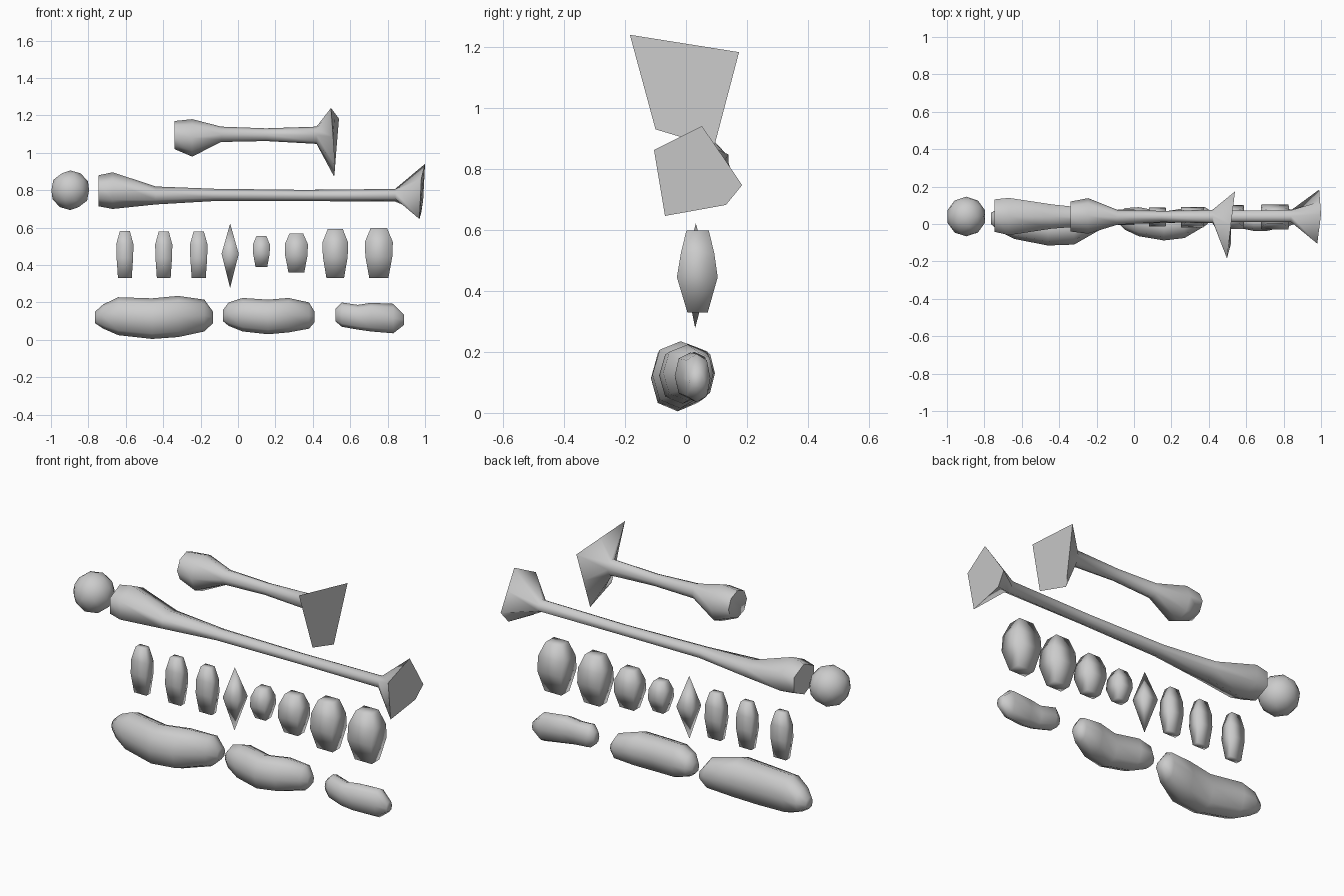
import bpy, bmesh, math


def ring(x, yc, zc, ry, rz, n=8, phase=0.0, power=1.0):
    """Cross-section in the y-z plane; power < 1 makes it squarer."""
    pts = []
    for i in range(n):
        a = phase + 2 * math.pi * i / n
        c, s = math.cos(a), math.sin(a)
        pts.append((x, yc + ry * math.copysign(abs(c) ** power, c),
                    zc + rz * math.copysign(abs(s) ** power, s)))
    return pts


def loft(name, rings, angle=75):
    """Skin a list of rings (single-point rings become tips) and cap the ends."""
    bm = bmesh.new()
    vs = [[bm.verts.new(p) for p in r] for r in rings]
    for a, b in zip(vs, vs[1:]):
        n = max(len(a), len(b))
        for i in range(n):
            j = (i + 1) % n
            if len(a) == 1:
                bm.faces.new((a[0], b[i], b[j]))
            elif len(b) == 1:
                bm.faces.new((a[i], a[j], b[0]))
            else:
                bm.faces.new((a[i], a[j], b[j], b[i]))
    for r in (vs[0], vs[-1]):
        if len(r) > 2:
            bm.faces.new(r)
    bmesh.ops.recalc_face_normals(bm, faces=bm.faces)
    me = bpy.data.meshes.new(name)
    bm.to_mesh(me)
    bm.free()
    ob = bpy.data.objects.new(name, me)
    bpy.context.collection.objects.link(ob)
    smooth(ob, angle)
    return ob


def smooth(ob, angle):
    bpy.ops.object.select_all(action='DESELECT')
    ob.select_set(True)
    bpy.context.view_layer.objects.active = ob
    bpy.ops.object.shade_smooth_by_angle(angle=math.radians(angle))


# ball at the end of the long bone
bpy.ops.mesh.primitive_ico_sphere_add(subdivisions=2, radius=0.106, location=(-0.897, 0.04, 0.8))
bpy.context.object.name = "ball"
smooth(bpy.context.object, 60)

# long bone: thick grip, thin shaft, flared five-cornered end
long_rings = [ring(x, y, z, ry, rz, 6, math.radians(30)) for x, y, z, ry, rz in (
    (-0.745, 0.045, 0.797, 0.10, 0.083),
    (-0.67, 0.04, 0.798, 0.115, 0.098),
    (-0.44, 0.04, 0.772, 0.075, 0.048),
    (-0.13, 0.035, 0.775, 0.042, 0.033),
    (0.35, 0.04, 0.772, 0.035, 0.03),
    (0.84, 0.042, 0.773, 0.037, 0.034))]
long_rings.append([(0.995, 0.12, 0.842), (1.0, 0.052, 0.941), (0.98, -0.105, 0.862),
                   (0.97, -0.069, 0.646), (0.98, 0.131, 0.682), (0.99, 0.184, 0.747)])
loft("long_bone", long_rings)

# short bone: knob, thin shaft, flared four-cornered end
short_rings = [ring(*p) for p in (
    (-0.34, 0.04, 1.095, 0.08, 0.075),
    (-0.245, 0.043, 1.08, 0.095, 0.1),
    (-0.09, 0.036, 1.099, 0.04, 0.041),
    (0.15, 0.04, 1.097, 0.03, 0.034),
    (0.42, 0.04, 1.094, 0.036, 0.046))]
corners = [(0.54, 0.174, 1.183), (0.497, -0.184, 1.24), (0.52, -0.10, 0.93), (0.514, 0.092, 0.872)]
flare = []
for i, c in enumerate(corners):
    prev = corners[i - 1]
    flare += [tuple((a + b) / 2 for a, b in zip(prev, c)), c]
short_rings.append(flare)
loft("short_bone", short_rings)


# row of pegs: box sections that bulge in the middle
def rect(x, y, z, hx, hy):
    return [(x - hx, y - hy, z), (x + hx, y - hy, z), (x + hx, y + hy, z), (x - hx, y + hy, z)]


PEGS = (  # x, half width, half depth, bottom z, top z
    (-0.605, 0.046, 0.036, 0.33, 0.582),
    (-0.397, 0.046, 0.036, 0.33, 0.58),
    (-0.21, 0.047, 0.038, 0.33, 0.58),
    (0.125, 0.046, 0.05, 0.39, 0.555),
    (0.312, 0.062, 0.055, 0.36, 0.57),
    (0.52, 0.069, 0.064, 0.33, 0.593),
    (0.753, 0.075, 0.067, 0.33, 0.598))
for k, (x, hx, hy, z0, z1) in enumerate(PEGS):
    h = z1 - z0
    low = 0.8 if x < 0 else 0.68
    loft(f"peg_{k + 1}", [
        rect(x, 0.038, z0, hx * low, hy * 0.5),
        rect(x, 0.037, z0 + h * 0.43, hx * 0.96, hy),
        rect(x, 0.038, z0 + h * 0.72, hx, hy * 0.82),
        rect(x, 0.038, z1, hx * 0.58, hy * 0.55)], 180)

# pointed peg
loft("pointed_peg", [[(-0.042, 0.03, 0.278)], rect(-0.042, 0.036, 0.46, 0.046, 0.042),
                     [(-0.042, 0.032, 0.622)]], 180)


# curved bean-shaped grips: x, y min, y max, z min, z max
def bean(name, sections):
    loft(name, [ring(x, (a + b) / 2, (c + d) / 2, (b - a) / 2, (d - c) / 2, 8, 0, 0.85)
                for x, a, b, c, d in sections], 75)


bean("large_bean", (
    (-0.765, 0.0, 0.06, 0.09, 0.15), (-0.72, -0.04, 0.085, 0.06, 0.19),
    (-0.64, -0.08, 0.085, 0.025, 0.228), (-0.46, -0.115, 0.06, 0.005, 0.222),
    (-0.32, -0.11, 0.075, 0.015, 0.235), (-0.18, -0.03, 0.095, 0.045, 0.215),
    (-0.133, 0.01, 0.08, 0.09, 0.15)))
bean("medium_bean", (
    (-0.08, 0.0, 0.06, 0.10, 0.16), (-0.05, -0.03, 0.085, 0.075, 0.2),
    (0.025, -0.065, 0.09, 0.045, 0.224), (0.16, -0.088, 0.065, 0.03, 0.215),
    (0.27, -0.075, 0.085, 0.04, 0.224), (0.38, -0.01, 0.09, 0.06, 0.2),
    (0.41, 0.015, 0.07, 0.095, 0.15)))
bean("small_bean", (
    (0.52, 0.005, 0.055, 0.10, 0.165), (0.555, -0.02, 0.075, 0.07, 0.2),
    (0.64, -0.037, 0.06, 0.055, 0.187), (0.71, -0.037, 0.065, 0.045, 0.198),
    (0.83, -0.01, 0.08, 0.035, 0.193), (0.888, 0.01, 0.06, 0.08, 0.135)))
